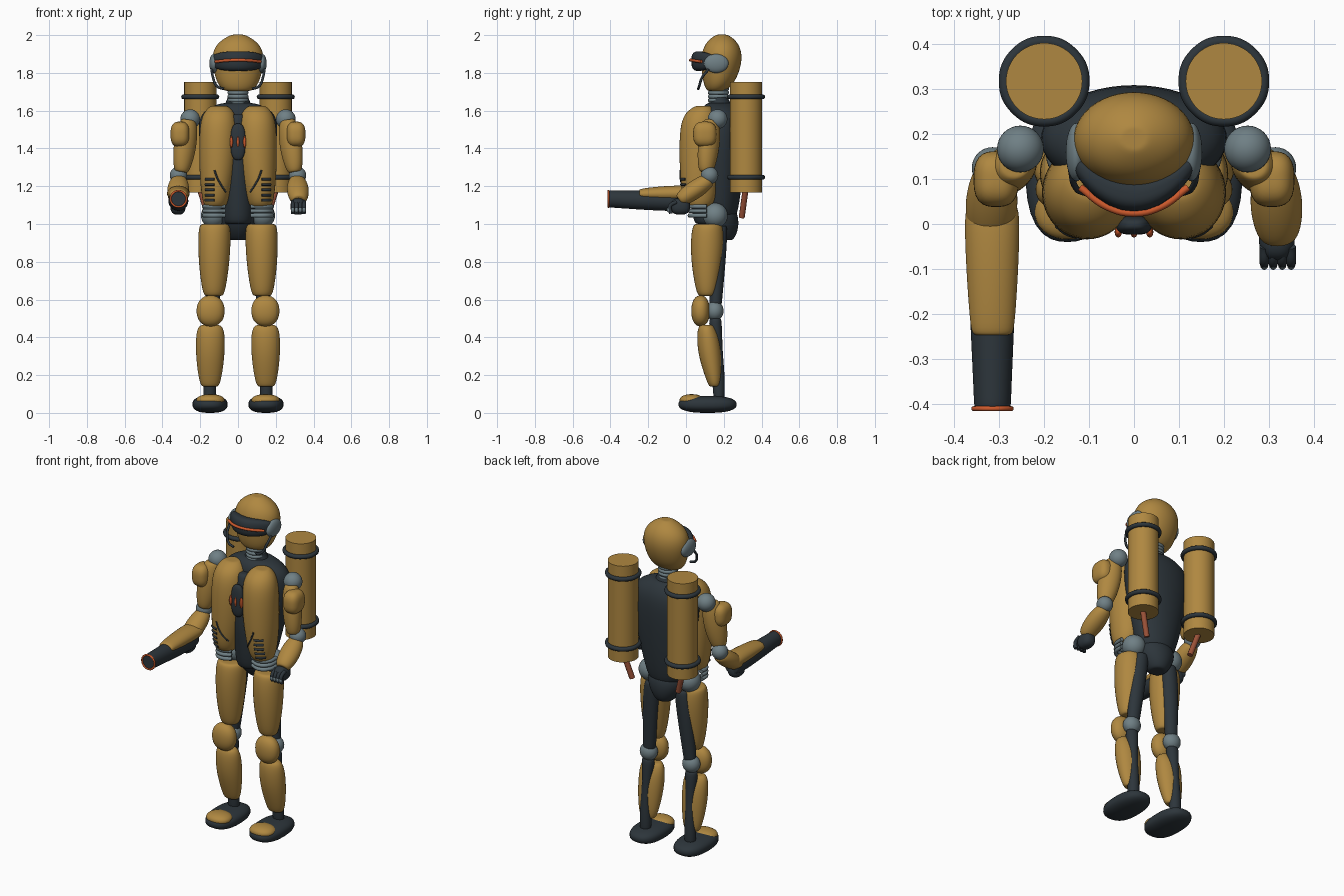
import bpy, bmesh, math
from mathutils import Vector
from mathutils.bvhtree import BVHTree

if "Cube" in bpy.data.objects:
    bpy.data.objects.remove(bpy.data.objects["Cube"], do_unlink=True)


def material(name, rgb):
    m = bpy.data.materials.new(name)
    m.use_nodes = True
    m.diffuse_color = (*rgb, 1)
    m.node_tree.nodes["Principled BSDF"].inputs["Base Color"].default_value = (*rgb, 1)
    return m


GOLD = material("ochre_armour", (0.43, 0.245, 0.052))
DARK = material("dark_slate", (0.026, 0.036, 0.044))
GREY = material("joint_grey", (0.16, 0.215, 0.235))
ORANGE = material("orange_light", (0.6, 0.1, 0.025))
RUST = material("rust_pipe", (0.33, 0.085, 0.04))
SIDES = 12


def add(name, data, mat):
    ob = bpy.data.objects.new(name, data)
    bpy.context.collection.objects.link(ob)
    data.materials.append(mat)
    return ob


def finish(name, bm, mat, smooth=True):
    bmesh.ops.recalc_face_normals(bm, faces=bm.faces)
    me = bpy.data.meshes.new(name)
    bm.to_mesh(me)
    bm.free()
    for p in me.polygons:
        p.use_smooth = smooth and len(p.vertices) < 5
    return add(name, me, mat)


def blob(name, c, r, mat, p=2.0, bend=0.0):
    """Superellipsoid, optionally bent back around the vertical axis."""
    bm = bmesh.new()
    bmesh.ops.create_uvsphere(bm, u_segments=32, v_segments=20, radius=1)
    for v in bm.verts:
        k = sum(abs(a) ** p for a in v.co) ** (-1 / p)
        v.co = Vector(c) + Vector([a * k * s for a, s in zip(v.co, r)])
        v.co.y += bend * (v.co.x - c[0]) ** 2
    return finish(name, bm, mat)


def loft(name, secs, mat, start=None, end=None):
    """Rounded loft of (height, cx, cy, rx, ry) rings, optionally aimed start to end."""
    bm = bmesh.new()
    secs = [(*secs[0], 0.7)] + [(*s, 1) for s in secs] + [(*secs[-1], 0.7)]
    rings = []
    for h, cx, cy, rx, ry, k in secs:
        k /= 0.955
        turns = [math.tau * i / SIDES for i in range(SIDES)]
        rings.append([bm.verts.new((cx + k * rx * math.cos(a), cy + k * ry * math.sin(a), h))
                      for a in turns])
    for a, b in zip(rings, rings[1:]):
        for i in range(SIDES):
            j = (i + 1) % SIDES
            bm.faces.new((a[i], a[j], b[j], b[i]))
    bm.faces.new(rings[0])
    bm.faces.new(rings[-1])
    if start:
        d = Vector(end) - Vector(start)
        q = d.to_track_quat('Z', 'Y')
        for v in bm.verts:
            v.co.z *= d.length
            v.co = q @ v.co + Vector(start)
    ob = finish(name, bm, mat)
    for p in ob.data.polygons:
        p.use_smooth = True
    sub = ob.modifiers.new("round", 'SUBSURF')
    sub.levels = sub.render_levels = 2
    return ob


def tube(name, pts, r, mat, closed=False):
    cu = bpy.data.curves.new(name, 'CURVE')
    cu.dimensions = '3D'
    cu.bevel_depth, cu.bevel_resolution, cu.resolution_u = r, 3, 8
    cu.use_fill_caps = True
    sp = cu.splines.new('BEZIER')
    sp.bezier_points.add(len(pts) - 1)
    for b, p in zip(sp.bezier_points, pts):
        b.co = p
        b.handle_left_type = b.handle_right_type = 'AUTO'
    sp.use_cyclic_u = closed
    return add(name, cu, mat)


def ring(name, c, major, minor, mat, facing=False):
    pts = []
    for i in range(8):
        u, w = major * math.cos(i * math.tau / 8), major * math.sin(i * math.tau / 8)
        pts.append((c[0] + u, c[1], c[2] + w) if facing else (c[0] + u, c[1] + w, c[2]))
    return tube(name, pts, minor, mat, True)


# Head, visor and neck
loft("head", [(1.705, 0, .16, .075, .05), (1.74, 0, .172, .108, .078), (1.8, 0, .182, .126, .098),
              (1.87, 0, .188, .138, .109), (1.93, 0, .19, .128, .1), (1.975, 0, .19, .088, .072),
              (2.002, 0, .19, .035, .03)], GOLD)
blob("visor", (0, .065, 1.862), (.143, .037, .052), DARK, 2.7, 4)
tube("visor_light", [(x, .024 + 4 * x * x, 1.868 - .6 * x * x) for x in (-.12, -.06, 0, .06, .12)],
     .008, ORANGE)
loft("neck_core", [(1.58, 0, .18, .1, .09), (1.64, 0, .18, .065, .055), (1.68, 0, .175, .05, .04),
                   (1.76, 0, .175, .036, .036)], DARK)
for i in range(5):
    ring("neck_ring", (0, .172, 1.635 + i * .02), .045, .011, GREY)

# Torso and pelvis
loft("torso_core", [(1.03, 0, .18, .11, .09), (1.2, 0, .185, .155, .11), (1.4, 0, .19, .2, .12),
                    (1.55, 0, .19, .215, .12), (1.61, 0, .18, .17, .1), (1.64, 0, .18, .09, .07)], DARK)
loft("abdomen", [(1.0, 0, .13, .08, .09), (1.15, 0, .12, .085, .1), (1.3, 0, .1, .07, .1),
                 (1.58, 0, .1, .06, .08)], DARK)
loft("pelvis", [(.915, 0, .2, .05, .05), (.96, 0, .19, .085, .085), (1.03, 0, .175, .12, .105),
                (1.08, 0, .17, .1, .09)], DARK)
blob("chest_badge", (0, -.002, 1.435), (.04, .022, .097), DARK, 2.7)
for x in (-.035, 0, .035):
    blob("badge_light", (x, -.018, 1.435), (.008, .012, .032), ORANGE)

for s, side in ((1, "left_"), (-1, "right_")):
    def at(x, y, z):
        return (s * x, y, z)

    def sided(name, secs, mat):
        return loft(side + name, [(h, s * cx, cy, rx, ry) for h, cx, cy, rx, ry in secs], mat)

    # Headset
    blob(side + "ear_cup", at(.128, .16, 1.85), (.024, .065, .05), GREY)
    tube(side + "mic_boom", [at(.14, .12, 1.82), at(.132, .085, 1.775), at(.112, .07, 1.73),
                             at(.075, .065, 1.715)], .007, DARK)
    # Chest plate with grooves and vents laid on its surface
    plate = sided("chest_plate", [(1.09, .12, .07, .055, .06), (1.13, .118, .07, .072, .088),
                                  (1.25, .111, .07, .092, .101), (1.4, .104, .07, .102, .106),
                                  (1.53, .102, .07, .1, .1), (1.595, .1, .08, .08, .08),
                                  (1.625, .1, .09, .045, .04)], GOLD)
    dg = bpy.context.evaluated_depsgraph_get()
    bvh = BVHTree.FromObject(plate, dg)

    def on_plate(x, z):
        hit = bvh.ray_cast(Vector(at(x, -1, z)), Vector((0, 1, 0)))[0]
        return at(x, hit.y if hit else .06, z)

    tube(side + "chest_groove", [on_plate(x, z) for x, z in
                                 ((.125, 1.285), (.108, 1.24), (.085, 1.2), (.065, 1.17))], .005, DARK)
    for i in range(5):
        tube(side + "vent", [on_plate(x, 1.125 + i * .028) for x in (.125, .15, .172)], .007, DARK)
    for i in range(3):
        z = 1.045 + i * .024
        tube(side + "waist_rib", [at(.07, .04, z), at(.13, .02, z), at(.172, .05, z),
                                  at(.18, .11, z)], .011, GREY)

    # Leg
    blob(side + "hip_joint", at(.13, .155, 1.045), (.066, .066, .066), GREY)
    sided("thigh_plate", [(.62, .128, .11, .05, .045), (.66, .128, .11, .063, .06),
                          (.78, .127, .11, .08, .08), (.9, .125, .113, .086, .089),
                          (.98, .124, .115, .084, .082), (1.0, .124, .115, .072, .07)], GOLD)
    sided("thigh_core", [(.53, .14, .155, .035, .03), (.65, .13, .16, .04, .036),
                         (.85, .115, .172, .05, .042), (.99, .1, .18, .045, .04)], DARK)
    blob(side + "knee_joint", at(.143, .153, .54), (.052, .046, .052), GREY)
    blob(side + "knee_cap", at(.145, .077, .54), (.074, .049, .082), GOLD, 2.2)
    sided("shin_plate", [(.14, .148, .152, .045, .03), (.18, .148, .148, .06, .043),
                         (.3, .147, .128, .076, .062), (.4, .146, .117, .077, .06),
                         (.45, .146, .11, .068, .046), (.465, .146, .11, .05, .035)], GOLD)
    sided("calf_core", [(.07, .15, .175, .034, .03), (.2, .15, .172, .033, .034),
                        (.33, .148, .16, .025, .032), (.5, .145, .155, .04, .035)], DARK)
    blob(side + "foot", at(.148, .114, .045), (.093, .154, .045), DARK, 2.5)
    blob(side + "toe_cap", at(.146, .03, .066), (.075, .064, .033), GOLD, 2.2)

    # Arm
    blob(side + "shoulder_joint", at(.253, .167, 1.555), (.052, .052, .052), GREY)
    loft(side + "upper_arm", [(0, 0, 0, .035, .04), (.15, 0, 0, .049, .058), (.5, 0, 0, .054, .066),
                              (.85, 0, 0, .046, .052), (1, 0, 0, .034, .036)], GOLD,
         at(.262, .135, 1.55), at(.3, .105, 1.275))
    blob(side + "deltoid_plate", at(.307, .1, 1.475), (.05, .062, .067), GOLD, 2.8)
    blob(side + "elbow_joint", at(.315, .125, 1.257), (.046, .046, .046), GREY)
    loft(side + "forearm", [(0, 0, 0, .038, .035), (.2, 0, 0, .053, .046), (.55, 0, 0, .06, .05),
                            (.88, 0, 0, .05, .042), (1, 0, 0, .036, .03)], GOLD,
         at(.312, .125, 1.235), at(.322, -.035, 1.125))
    blob(side + "hand", at(.318, -.03, 1.093), (.04, .052, .044), DARK, 2.5)

    # Back tank, bands and exhaust pipe
    bm = bmesh.new()
    bmesh.ops.create_cone(bm, cap_ends=True, segments=48, radius1=.085, radius2=.085, depth=.585)
    bmesh.ops.translate(bm, verts=bm.verts, vec=at(.2, .318, 1.458))
    finish(side + "tank", bm, GOLD)
    for z in (1.247, 1.673):
        ring(side + "tank_band", at(.2, .318, z), .088, .013, DARK)
    tube(side + "exhaust_pipe", [at(.2, .315, 1.18), at(.155, .295, 1.035)], .016, RUST)

# Left fingers
for x in (.29, .31, .33, .35):
    tube("left_finger", [(x, -.05, 1.118), (x, -.085, 1.095), (x, -.08, 1.055)], .0105, DARK)
    blob("left_fingertip", (x, -.091, 1.075), (.009, .011, .014), GREY)

# Right arm cannon
loft("cannon_barrel", [(0, 0, 0, .048, .045), (.2, 0, 0, .055, .054), (.6, 0, 0, .048, .051),
                       (.95, 0, 0, .041, .045), (1, 0, 0, .041, .045)], DARK,
     (-.316, .02, 1.118), (-.315, -.412, 1.133))
loft("cannon_shell", [(0, 0, 0, .055, .03), (.1, 0, 0, .062, .042), (.5, 0, 0, .058, .042),
                      (.9, 0, 0, .05, .032), (1, 0, 0, .045, .025)], GOLD,
     (-.316, .045, 1.163), (-.315, -.247, 1.158))
ring("muzzle_ring", (-.315, -.411, 1.133), .042, .0055, ORANGE, True)
